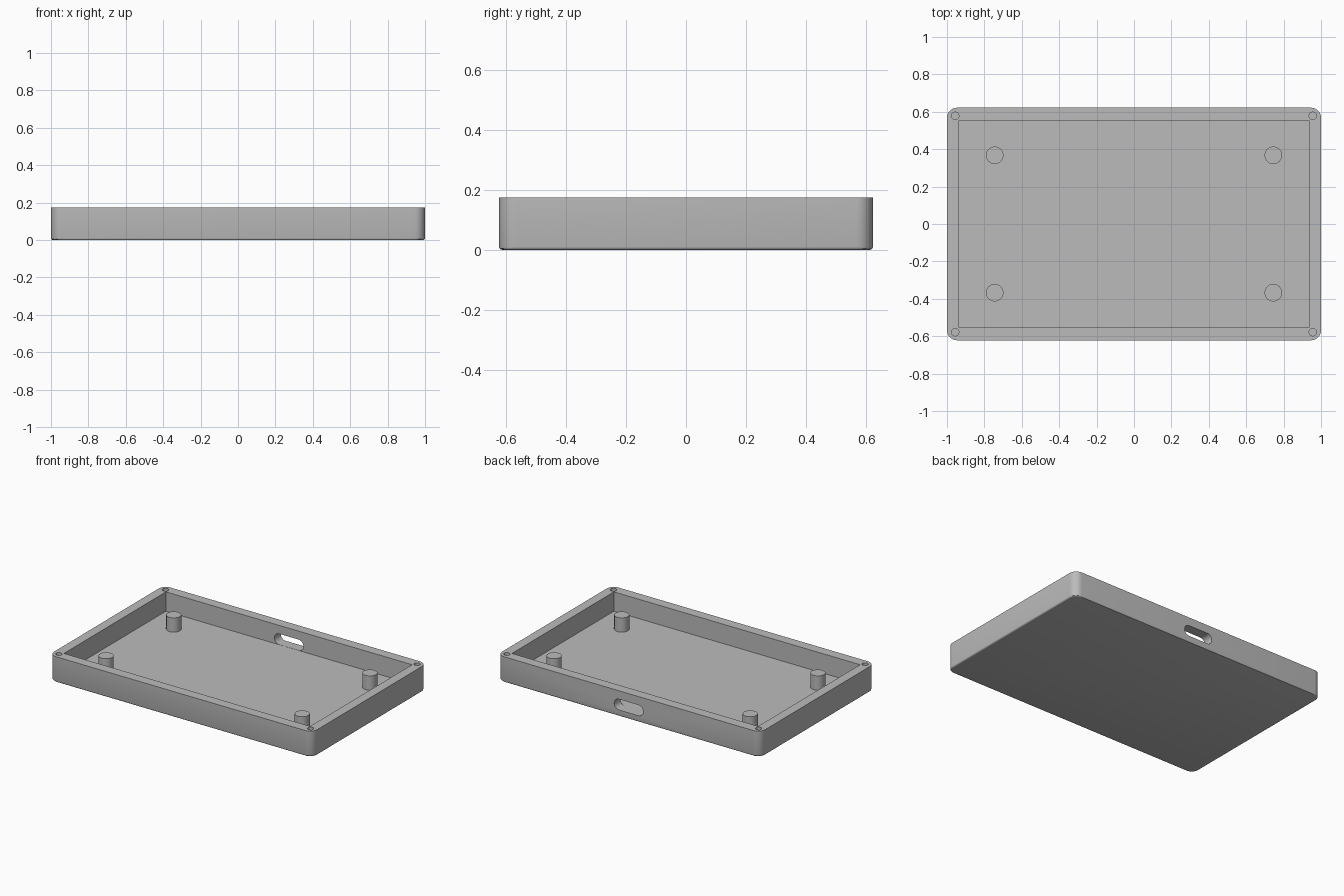
import bpy, bmesh, math
from mathutils import Matrix

if "Cube" in bpy.data.objects:
    bpy.data.objects.remove(bpy.data.objects["Cube"], do_unlink=True)

HALF_X, HALF_Y, HEIGHT = 1.0, 0.622, 0.175
FLOOR = 0.042
CORNERS = [(sx, sy) for sx in (-1, 1) for sy in (-1, 1)]

grey = bpy.data.materials.new("plain_grey")
grey.use_nodes = True
colour = (0.5, 0.5, 0.5, 1)
grey.diffuse_color = colour
grey.node_tree.nodes["Principled BSDF"].inputs["Base Color"].default_value = colour


def finish(name, bm):
    mesh = bpy.data.meshes.new(name)
    bmesh.ops.recalc_face_normals(bm, faces=bm.faces)
    bm.to_mesh(mesh)
    bm.free()
    obj = bpy.data.objects.new(name, mesh)
    bpy.context.collection.objects.link(obj)
    mesh.materials.append(grey)
    return obj


def box(half_x, half_y, low, high):
    bm = bmesh.new()
    bmesh.ops.create_cube(bm, size=1)
    bmesh.ops.scale(bm, vec=(2 * half_x, 2 * half_y, high - low), verts=bm.verts)
    bmesh.ops.translate(bm, vec=(0, 0, (low + high) / 2), verts=bm.verts)
    return bm


def round_edges(bm, edges, radius, segments):
    bmesh.ops.bevel(bm, geom=edges, offset=radius, offset_type='OFFSET',
                    segments=segments, profile=0.5, affect='EDGES', clamp_overlap=True)


def cylinder(bm, x, y, low, high, radius):
    bmesh.ops.create_cone(bm, cap_ends=True, segments=32, radius1=radius, radius2=radius,
                          depth=high - low,
                          matrix=Matrix.Translation((x, y, (low + high) / 2)))


def cut(obj, cutter):
    mod = obj.modifiers.new("cut", 'BOOLEAN')
    mod.operation = 'DIFFERENCE'
    mod.solver = 'EXACT'
    mod.object = cutter
    cutter.hide_render = True
    bpy.context.view_layer.objects.active = obj
    bpy.ops.object.modifier_apply(modifier=mod.name)
    bpy.data.objects.remove(cutter, do_unlink=True)


def smooth(obj):
    bpy.ops.object.select_all(action='DESELECT')
    obj.select_set(True)
    bpy.context.view_layer.objects.active = obj
    bpy.ops.object.shade_smooth_by_angle(angle=math.radians(30))


# Tray body: rounded upright corners and a softened bottom rim
bm = box(HALF_X, HALF_Y, 0, HEIGHT)
upright = [e for e in bm.edges if abs(e.verts[0].co.z - e.verts[1].co.z) > 0.1]
round_edges(bm, upright, 0.055, 8)
bottom = [e for e in bm.edges if all(v.co.z < 0.001 for v in e.verts)]
round_edges(bm, bottom, 0.01, 3)
tray = finish("tray", bm)

# Square-cornered cavity
cut(tray, finish("cavity_cutter", box(0.935, 0.553, FLOOR, 0.3)))

# Screw holes in the rim corners
bm = bmesh.new()
for sx, sy in CORNERS:
    cylinder(bm, sx * 0.956, sy * 0.578, 0.06, 0.3, 0.02)
cut(tray, finish("screw_hole_cutter", bm))

# Rounded cable slot through the back wall
bm = box(0.11, 0.1, 0.043, 0.117)
across = [e for e in bm.edges if abs(e.verts[0].co.y - e.verts[1].co.y) > 0.1]
round_edges(bm, across, 0.0365, 8)
bmesh.ops.translate(bm, vec=(0, HALF_Y, 0), verts=bm.verts)
cut(tray, finish("slot_cutter", bm))
smooth(tray)

# Mounting posts on the floor
for sx, sy in CORNERS:
    bm = bmesh.new()
    cylinder(bm, sx * 0.745, sy * 0.367, FLOOR - 0.01, 0.14, 0.047)
    side = ("back" if sy > 0 else "front") + ("_left" if sx > 0 else "_right")
    smooth(finish(side + "_post", bm))
